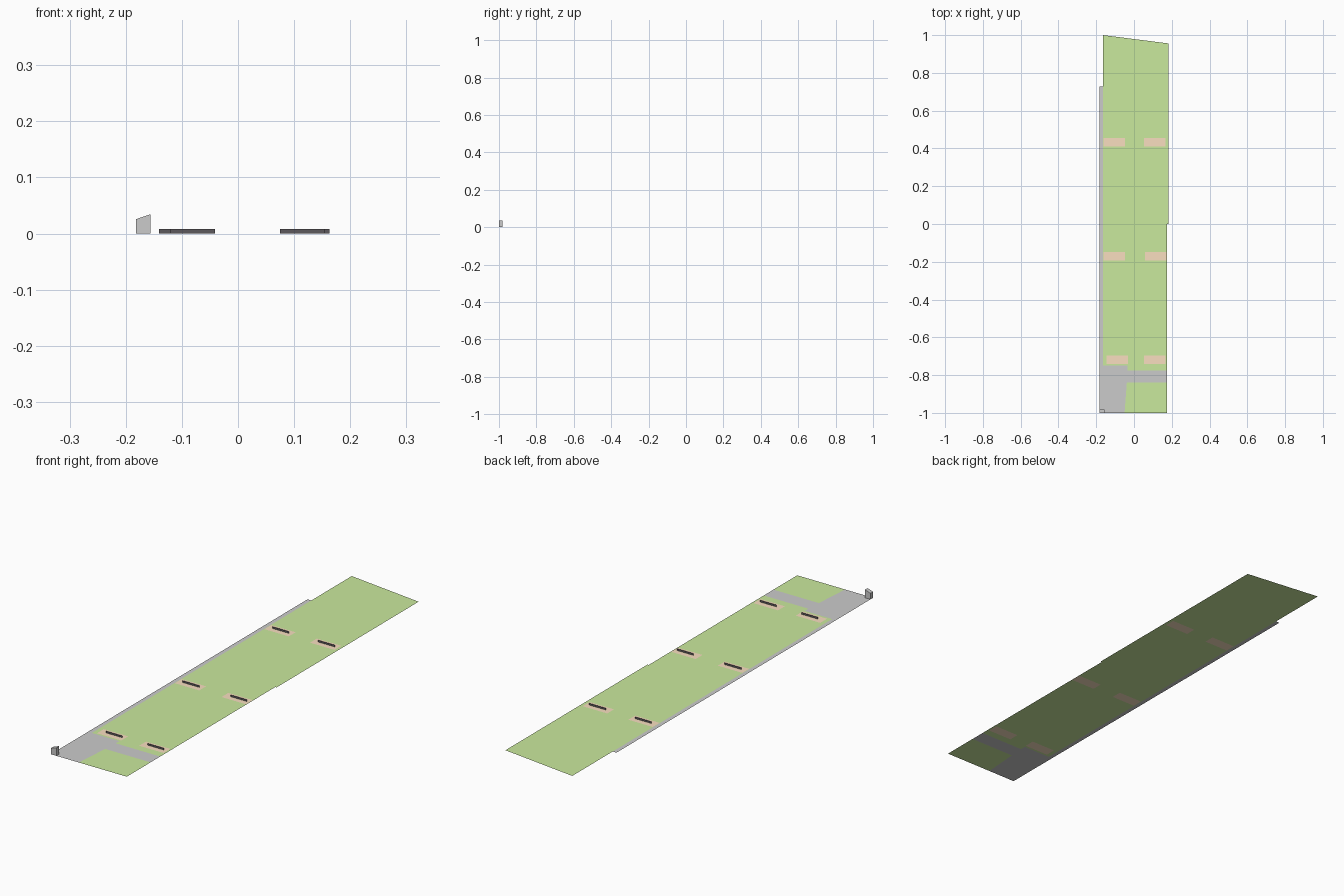
import bpy, bmesh

if "Cube" in bpy.data.objects:
    bpy.data.objects.remove(bpy.data.objects["Cube"])


def material(name, rgb):
    m = bpy.data.materials.new(name)
    m.diffuse_color = (*rgb, 1)
    m.use_nodes = True
    m.node_tree.nodes["Principled BSDF"].inputs["Base Color"].default_value = m.diffuse_color
    return m


GREEN = material("grass", (0.59, 0.82, 0.34))
SAND = material("sand", (0.95, 0.74, 0.53))
DARK = material("dark_panel", (0.11, 0.10, 0.11))


def finish(name, bm, mat=None):
    me = bpy.data.meshes.new(name)
    bm.to_mesh(me)
    bm.free()
    ob = bpy.data.objects.new(name, me)
    bpy.context.collection.objects.link(ob)
    if mat:
        me.materials.append(mat)
    return ob


def flat(name, loops, mat=None):
    """Flat sheet on z=0; the first loop is the outline, the others are holes."""
    bm = bmesh.new()
    for loop in loops:
        vs = [bm.verts.new((x, y, 0)) for x, y in loop]
        for a, b in zip(vs, vs[1:] + vs[:1]):
            bm.edges.new((a, b))
    bmesh.ops.triangle_fill(bm, use_beauty=True, edges=bm.edges[:], normal=(0, 0, 1))
    bm.normal_update()
    bmesh.ops.reverse_faces(bm, faces=[f for f in bm.faces if f.normal.z < 0])
    bmesh.ops.dissolve_limit(bm, angle_limit=0.001, verts=[], edges=bm.edges[:])
    return finish(name, bm, mat)


def rect(x0, x1, y0, y1):
    return [(x0, y0), (x1, y0), (x1, y1), (x0, y1)]


# Patch x start and centre y, with the offset of the panel standing on it
PATCHES = [(-0.162, 0.432, 0.021), (0.053, 0.432, 0.022),
           (-0.162, -0.171, 0.021), (0.058, -0.171, 0.026),
           (-0.146, -0.718, 0.026), (0.053, -0.718, 0.022)]
PATCH_W, PATCH_D = 0.115, 0.046
PANEL_W, PANEL_H = 0.079, 0.008
patch_loops = [rect(x, x + PATCH_W, y - PATCH_D / 2, y + PATCH_D / 2) for x, y, _ in PATCHES]

# Main lawn with openings for the sand patches
lawn = [(-0.164, 1.0), (-0.164, -0.75), (-0.034, -0.75), (-0.034, -0.775),
        (0.176, -0.775), (0.176, 0.0), (0.182, 0.0), (0.182, 0.956)]
flat("main_lawn", [lawn] + patch_loops, GREEN)

# Small front lawn
flat("front_lawn", [[(-0.05, -1), (0.176, -1), (0.176, -0.84), (-0.038, -0.84)]], GREEN)

# Paved side path, forecourt and cross path
flat("paving", [[(-0.182, -1), (-0.05, -1), (-0.038, -0.84), (0.176, -0.84), (0.176, -0.775),
                 (-0.034, -0.775), (-0.034, -0.75), (-0.164, -0.75), (-0.164, 0.728),
                 (-0.182, 0.728)]])

# Sand patches and the thin upright panels across them
for i, ((x, y, off), loop) in enumerate(zip(PATCHES, patch_loops), 1):
    flat(f"sand_patch_{i}", [loop], SAND)
    bm = bmesh.new()
    a, b = x + off, x + off + PANEL_W
    bm.faces.new([bm.verts.new(p) for p in
                  ((a, y, 0), (b, y, 0), (b, y, PANEL_H), (a, y, PANEL_H))])
    finish(f"upright_panel_{i}", bm, DARK)

# Corner hut with a single-pitch roof, extruded from its front profile
bm = bmesh.new()
front = bm.faces.new([bm.verts.new((x, -1.0, z)) for x, z in
                      ((-0.182, 0), (-0.156, 0), (-0.156, 0.0345), (-0.182, 0.0255))])
ext = bmesh.ops.extrude_face_region(bm, geom=[front], use_keep_orig=True)
bmesh.ops.translate(bm, vec=(0, 0.018, 0),
                    verts=[v for v in ext["geom"] if isinstance(v, bmesh.types.BMVert)])
bmesh.ops.recalc_face_normals(bm, faces=bm.faces[:])
finish("corner_hut", bm)
